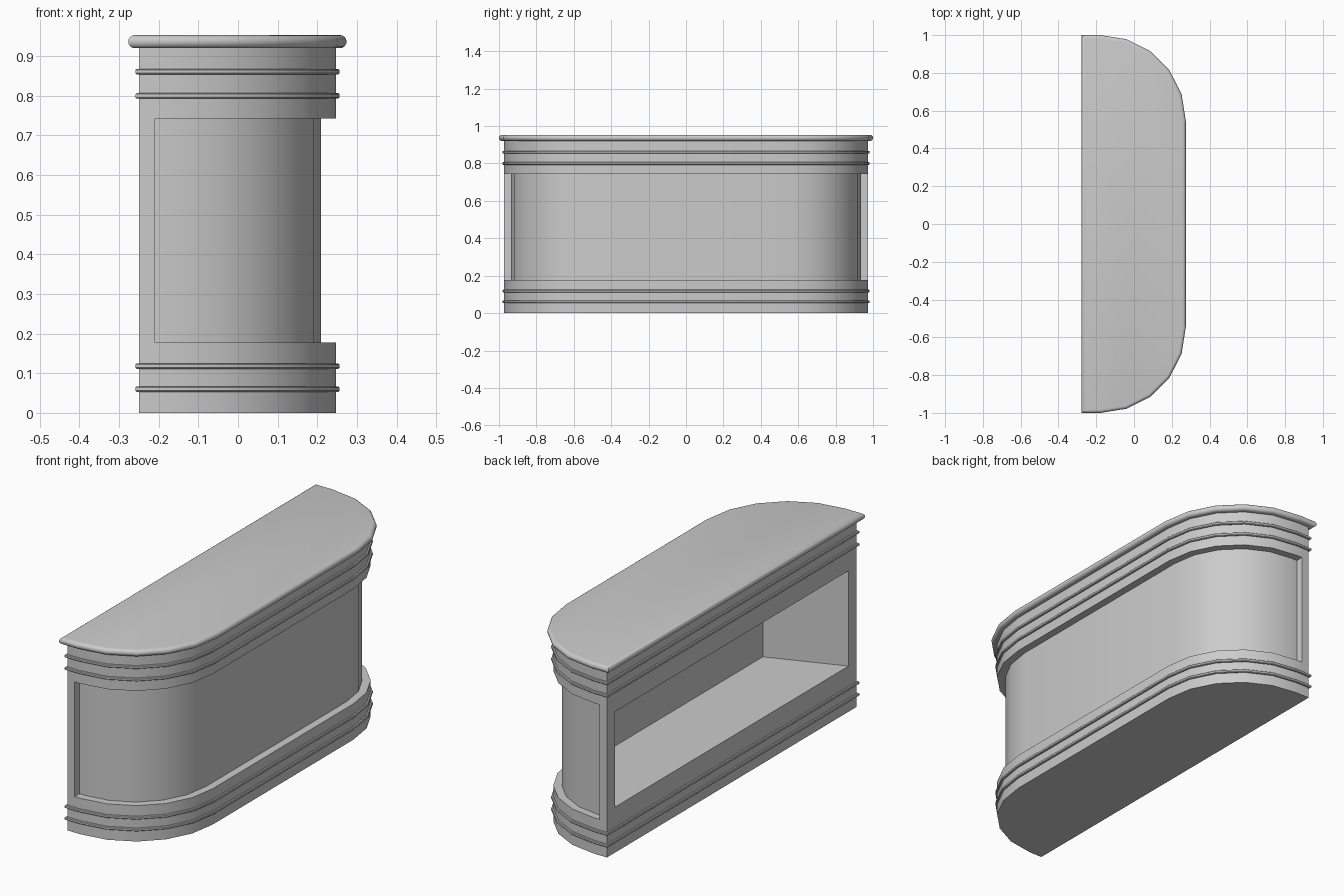
import bpy, bmesh, math

if "Cube" in bpy.data.objects:
    bpy.data.objects.remove(bpy.data.objects["Cube"], do_unlink=True)

# One plain grey for the whole counter
grey = bpy.data.materials.new("plain_grey")
grey.use_nodes = True
colour = (0.6, 0.6, 0.6, 1)
grey.diffuse_color = colour
grey.node_tree.nodes["Principled BSDF"].inputs["Base Color"].default_value = colour

CORNER_X, CORNER_Y, RADIUS, BACK, STEPS = -0.178, 0.548, 0.425, -0.25, 5


def outline(offset=0.0, back=None):
    """Plan of the counter: flat back, two rounded front corners."""
    r = RADIUS + offset
    back = BACK - offset if back is None else back
    half = []
    for i in range(STEPS + 1):
        a = math.radians(90 - 90 * i / STEPS)
        half.append((CORNER_X + r * math.cos(a), CORNER_Y + r * math.sin(a)))
    half.insert(0, (back, CORNER_Y + r))
    return half + [(x, -y) for x, y in reversed(half)]


def loft(name, layers):
    """Join stacked (plan, height) layers into a closed solid."""
    bm = bmesh.new()
    rings = [[bm.verts.new((x, y, z)) for x, y in plan] for plan, z in layers]
    for low, high in zip(rings, rings[1:]):
        for i in range(len(low)):
            j = (i + 1) % len(low)
            bm.faces.new((low[i], low[j], high[j], high[i]))
    bm.faces.new(list(reversed(rings[0])))
    bm.faces.new(rings[-1])
    bmesh.ops.recalc_face_normals(bm, faces=bm.faces)
    mesh = bpy.data.meshes.new(name)
    bm.to_mesh(mesh)
    bm.free()
    mesh.materials.append(grey)
    obj = bpy.data.objects.new(name, mesh)
    bpy.context.collection.objects.link(obj)
    return obj


def select(obj):
    bpy.ops.object.select_all(action="DESELECT")
    obj.select_set(True)
    bpy.context.view_layer.objects.active = obj


def cut(obj, cutter):
    cutter.hide_render = True
    mod = obj.modifiers.new("cut", "BOOLEAN")
    mod.operation, mod.solver, mod.object = "DIFFERENCE", "EXACT", cutter
    select(obj)
    bpy.ops.object.modifier_apply(modifier=mod.name)
    bpy.data.objects.remove(cutter, do_unlink=True)


# Body of the counter
body = loft("counter_body", [(outline(), 0), (outline(), 0.93)])

# Recessed panel around the front and ends, leaving posts at the back
post = -0.21
recess = outline(-0.038, post) + [(post, -1.2), (0.5, -1.2), (0.5, 1.2), (post, 1.2)]
cut(body, loft("recess_cutter", [(recess, 0.177), (recess, 0.743)]))

# Storage space, open at the back
space = [(-0.35, 0.948), (0.12, 0.77), (0.12, -0.77), (-0.35, -0.948)]
cut(body, loft("storage_cutter", [(space, 0.225), (space, 0.695)]))

parts = [body]

# Thin trim bands at the base and below the top
bands = {"lower_base_band": 0.06, "upper_base_band": 0.118,
         "lower_top_band": 0.8, "upper_top_band": 0.861}
for name, z in bands.items():
    profile = [(-0.005, -0.007), (0.006, -0.007), (0.009, -0.004),
               (0.009, 0.004), (0.006, 0.007), (-0.005, 0.007)]
    parts.append(loft(name, [(outline(d), z + h) for d, h in profile]))

# Countertop with a rounded edge
rim, mid, half = 0.027, 0.9365, 0.0165
layers = []
for i in range(9):
    a = math.radians(-90 + 180 * i / 8)
    layers.append((outline(rim - half * (1 - math.cos(a))), mid + half * math.sin(a)))
parts.append(loft("countertop", layers))

# Smooth the curves, keep hard edges
for obj in parts:
    select(obj)
    bpy.ops.object.shade_smooth_by_angle(angle=math.radians(30))
